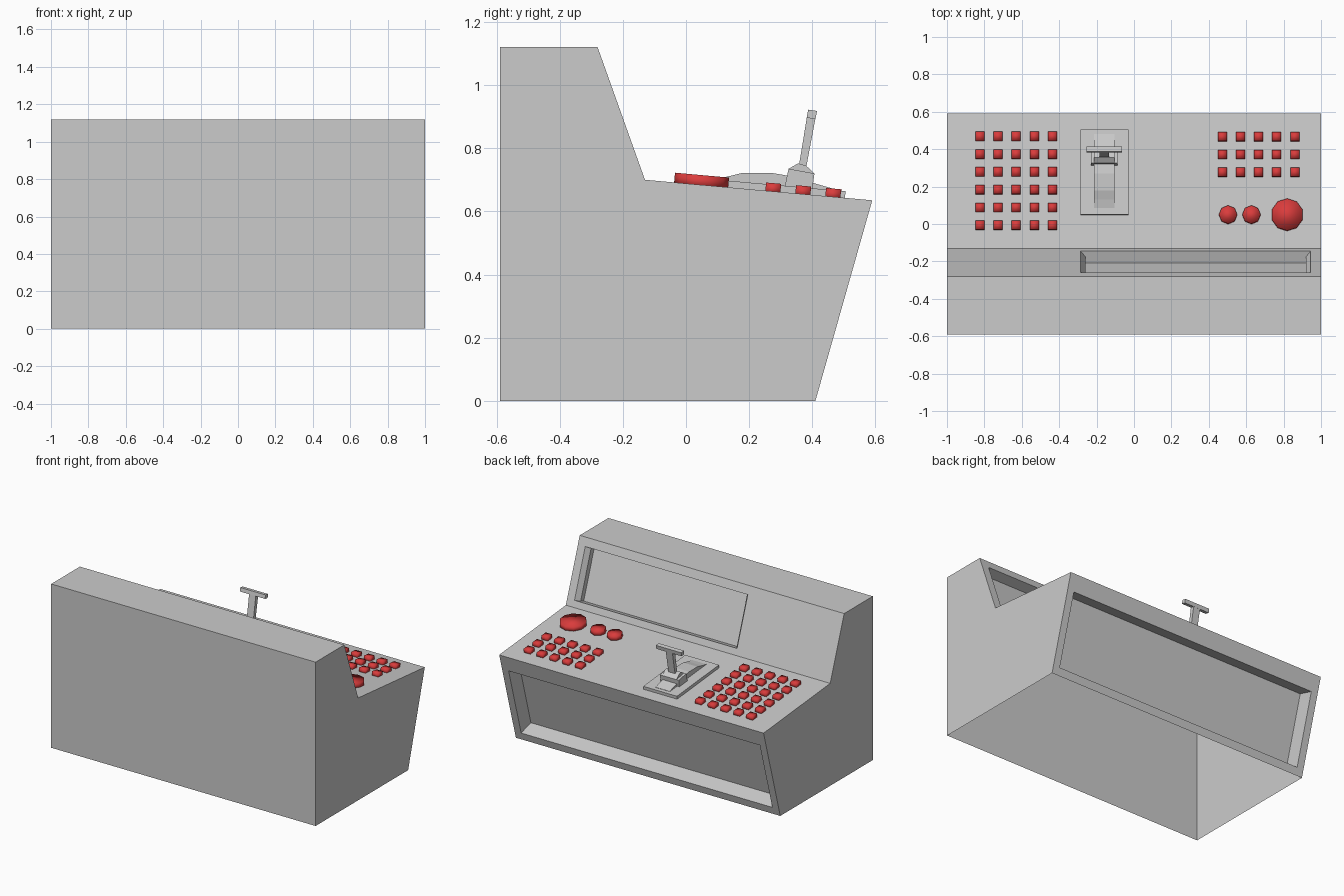
import bpy, bmesh, math
from mathutils import Matrix, Vector

if "Cube" in bpy.data.objects:
    bpy.data.objects.remove(bpy.data.objects["Cube"])


def material(name, rgb):
    m = bpy.data.materials.new(name)
    m.use_nodes = True
    m.diffuse_color = (*rgb, 1)
    m.node_tree.nodes["Principled BSDF"].inputs["Base Color"].default_value = (*rgb, 1)
    return m


GREY = material("panel grey", (0.6, 0.6, 0.6))
RED = material("button red", (0.7, 0.045, 0.045))


def finish(name, bm, mat, smooth=False):
    me = bpy.data.meshes.new(name)
    bm.to_mesh(me)
    bm.free()
    me.materials.append(mat)
    for p in me.polygons:
        p.use_smooth = smooth
    ob = bpy.data.objects.new(name, me)
    bpy.context.collection.objects.link(ob)
    return ob


def extrude_profile(bm, profile, x0, x1):
    """Sweep a (y, z) outline from x0 to x1."""
    face = bm.faces.new([bm.verts.new((x0, y, z)) for y, z in profile])
    new = bmesh.ops.extrude_face_region(bm, geom=[face])["geom"]
    bmesh.ops.translate(bm, vec=(x1 - x0, 0, 0),
                        verts=[v for v in new if isinstance(v, bmesh.types.BMVert)])
    bmesh.ops.recalc_face_normals(bm, faces=bm.faces)


def recess(bm, low, high, x0, x1, t0, t1, steps):
    """Frame the sloped face between two (y, z) edges and sink a panel in it.
    Each step is (depth, side taper)."""
    a, b = Vector((0, *low)), Vector((0, *high))
    inward = Vector((1, 0, 0)).cross((b - a).normalized())
    if inward.y > 0:
        inward = -inward

    def ring(xa, xb, p, q):
        return [bm.verts.new(Vector((x, 0, 0)) + c)
                for x, c in ((xa, p), (xb, p), (xb, q), (xa, q))]

    p, q = a.lerp(b, t0), a.lerp(b, t1)
    rings = [ring(-1, 1, a, b), ring(x0, x1, p, q)]
    for depth, taper in steps:
        rings.append(ring(x0 + taper, x1 - taper, p + inward * depth, q + inward * depth))
    for r, s in zip(rings, rings[1:]):
        for i in range(4):
            j = (i + 1) % 4
            bm.faces.new((r[i], r[j], s[j], s[i]))
    bm.faces.new(rings[-1])


# Open-bottomed console cabinet with a sunken screen and a sunken lower panel
foot, lip, crease, brow = (0.41, 0), (0.59, 0.635), (-0.13, 0.70), (-0.28, 1.12)
body = bmesh.new()
extrude_profile(body, [(-0.59, 0), foot, lip, crease, brow, (-0.59, 1.12)], -1, 1)
body.normal_update()
sloped = [f for f in body.faces if f.normal.y > 0.5]
bmesh.ops.delete(body, geom=sloped, context="FACES")
recess(body, foot, lip, -0.95, 0.95, 0.08, 0.83, [(0.11, 0)])
recess(body, crease, brow, -0.285, 0.945, 0.1, 0.87, [(0.032, 0.025), (0.068, 0.025)])
bmesh.ops.remove_doubles(body, verts=body.verts, dist=0.0005)
bmesh.ops.recalc_face_normals(body, faces=body.faces)
base = [f for f in body.faces if f.normal.z < -0.9 and f.calc_center_median().z < 0.01]
bmesh.ops.delete(body, geom=base, context="FACES")
finish("console_cabinet", body, GREY)

# Placement on the sloping desk
slope = (lip[1] - crease[1]) / (lip[0] - crease[0])


def on_desk(x, y, lift):
    z = crease[1] + slope * (y - crease[0]) + lift
    return Matrix.Translation((x, y, z)) @ Matrix.Rotation(math.atan(slope), 4, "X")


def box(bm, matrix, size):
    bmesh.ops.create_cube(bm, size=1, matrix=matrix @ Matrix.Diagonal((*size, 1)))


# Square buttons in two grids
def button_grid(name, x0, y0, cols, rows):
    bm = bmesh.new()
    for c in range(cols):
        for r in range(rows):
            box(bm, on_desk(x0 + c * 0.097, y0 + r * 0.095, 0.008), (0.048, 0.048, 0.036))
    finish(name, bm, RED, True)


button_grid("right_square_buttons", -0.824, -0.007, 5, 6)
button_grid("left_square_buttons", 0.472, 0.276, 5, 3)

# Round buttons
for name, x, radius, sides in (("small_round_button_a", 0.503, 0.049, 8),
                               ("small_round_button_b", 0.628, 0.049, 8),
                               ("large_round_button", 0.819, 0.086, 10)):
    bm = bmesh.new()
    bmesh.ops.create_cone(bm, cap_ends=True, segments=sides, radius1=radius, radius2=radius,
                          depth=0.04, matrix=on_desk(x, 0.049, 0.011))
    finish(name, bm, RED, True)

# Lever base plate and curved track
bm = bmesh.new()
box(bm, on_desk(-0.158, 0.277, 0.006), (0.255, 0.456, 0.03))
finish("lever_base_plate", bm, GREY)

bm = bmesh.new()
extrude_profile(bm, [(0.085, 0.68), (0.085, 0.703), (0.13, 0.71), (0.18, 0.722), (0.27, 0.722),
                     (0.34, 0.71), (0.42, 0.685), (0.48, 0.668), (0.48, 0.65)], -0.213, -0.105)
finish("lever_track", bm, GREY)

# Lever carriage, stem and handle
bm = bmesh.new()
extrude_profile(bm, [(0.313, 0.68), (0.325, 0.735), (0.407, 0.72), (0.4, 0.67)], -0.23, -0.088)
extrude_profile(bm, [(0.325, 0.735), (0.355, 0.752), (0.38, 0.745), (0.407, 0.72)], -0.213, -0.105)
finish("lever_carriage", bm, GREY)

bm = bmesh.new()
extrude_profile(bm, [(0.357, 0.74), (0.38, 0.735), (0.411, 0.9), (0.384, 0.905)], -0.184, -0.134)
finish("lever_stem", bm, GREY)

bm = bmesh.new()
extrude_profile(bm, [(0.382, 0.897), (0.41, 0.892), (0.415, 0.918), (0.387, 0.922)], -0.254, -0.063)
finish("lever_handle", bm, GREY)
